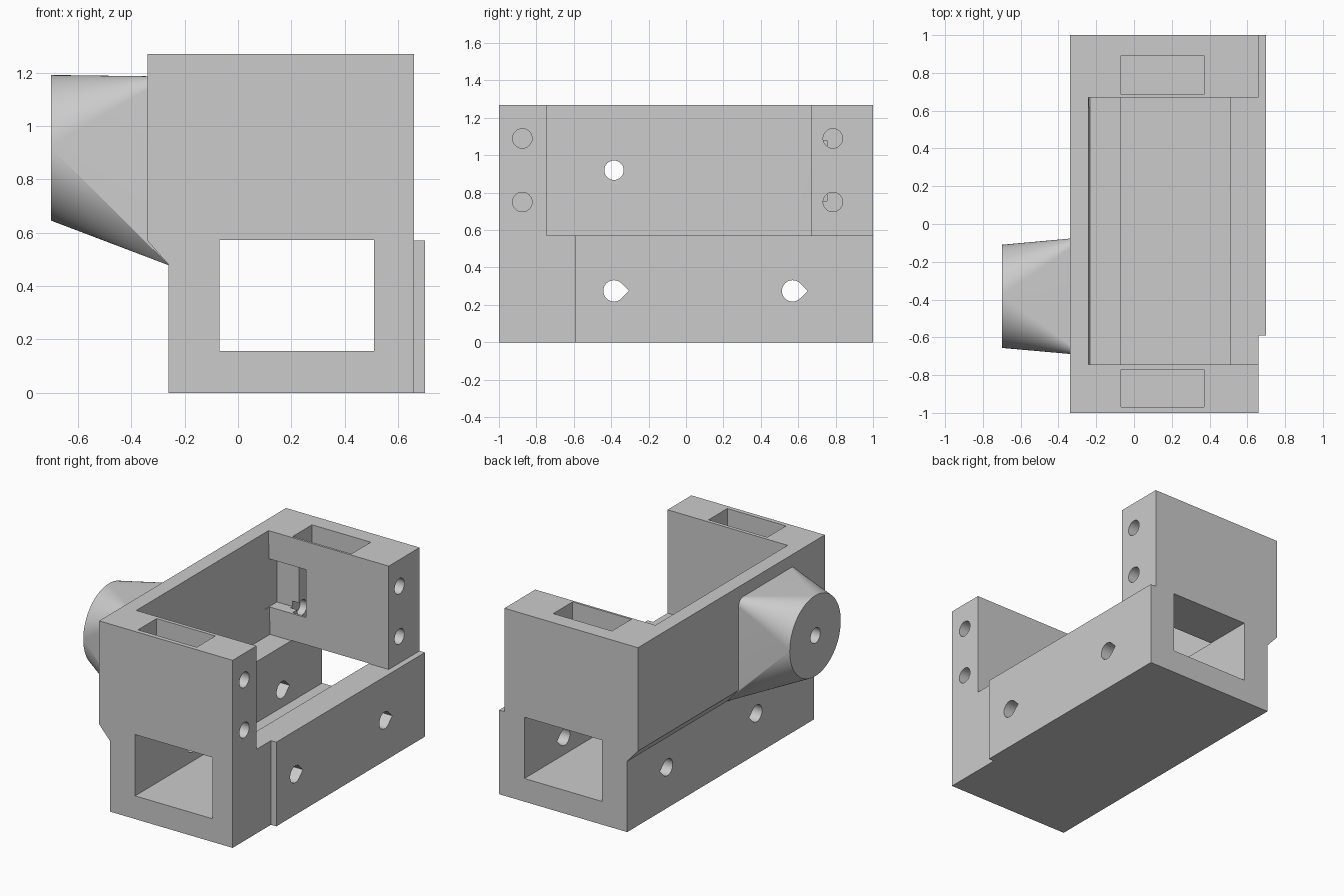
import bpy, bmesh
from math import sin, cos, pi, radians

cube = bpy.data.objects.get("Cube")
if cube:
    bpy.data.objects.remove(cube, do_unlink=True)

grey = bpy.data.materials.new("plain_grey")
grey.use_nodes = True
colour = (0.6, 0.6, 0.6, 1)
grey.diffuse_color = colour
grey.node_tree.nodes["Principled BSDF"].inputs["Base Color"].default_value = colour


def finish(name, bm):
    bmesh.ops.recalc_face_normals(bm, faces=bm.faces)
    mesh = bpy.data.meshes.new(name)
    bm.to_mesh(mesh)
    bm.free()
    mesh.materials.append(grey)
    ob = bpy.data.objects.new(name, mesh)
    bpy.context.collection.objects.link(ob)
    return ob


def prism(name, points, axis, start, end):
    """Extrude an outline along x (points are y, z) or y (points are x, z)."""
    place = (lambda a, b: (start, a, b)) if axis == "x" else (lambda a, b: (a, start, b))
    bm = bmesh.new()
    face = bm.faces.new([bm.verts.new(place(a, b)) for a, b in points])
    new = bmesh.ops.extrude_face_region(bm, geom=[face])["geom"]
    shift = (end - start, 0, 0) if axis == "x" else (0, end - start, 0)
    bmesh.ops.translate(bm, verts=[v for v in new if isinstance(v, bmesh.types.BMVert)], vec=shift)
    return finish(name, bm)


def box(name, x, y, z):
    return prism(name, [(x[0], z[0]), (x[1], z[0]), (x[1], z[1]), (x[0], z[1])], "y", *y)


def circle(y, z, r, n=32):
    return [(y + r * cos(2 * pi * i / n), z + r * sin(2 * pi * i / n)) for i in range(n)]


def teardrop(y, z, r, n=24):
    arc = [pi / 4 + 1.5 * pi * i / n for i in range(n + 1)]
    return [(y + r * 2 ** 0.5, z)] + [(y + r * cos(a), z + r * sin(a)) for a in arc]


def combine(target, other, operation):
    mod = target.modifiers.new(operation.lower(), "BOOLEAN")
    mod.operation, mod.solver, mod.object = operation, "EXACT", other
    bpy.context.view_layer.objects.active = target
    bpy.ops.object.modifier_apply(modifier=mod.name)
    bpy.data.objects.remove(other, do_unlink=True)


# Main block with a sloped step under the left-hand overhang
body = prism("bracket_body", [(-.26, 0), (.66, 0), (.66, 1.27), (-.34, 1.27),
                              (-.34, .57), (-.26, .48)], "y", -1, 1)

# Raised plate on the open side
combine(body, box("side_plate", (.6, .7), (-.59, 1), (0, .57)), "UNION")

# Boss blending a round end into a rectangular base
bm = bmesh.new()
for y, z in circle(-.383, .918, .273, 64):
    bm.verts.new((-.7, y, z))
for y in (-.695, -.07):
    for z in (.478, 1.185):
        for x in (-.26, -.25):
            bm.verts.new((x, y, z))
bmesh.ops.convex_hull(bm, input=bm.verts)
bmesh.ops.dissolve_limit(bm, angle_limit=radians(.5), verts=bm.verts, edges=bm.edges)
combine(body, finish("boss", bm), "UNION")

# Open pocket and the lengthwise channel below it
cutters = [
    prism("pocket", [(-.23, .57), (.8, .57), (.8, 1.4), (-.242, 1.4)], "y", -.745, .67),
    box("channel", (-.07, .51), (-1.1, 1.1), (.157, .572)),
    box("window", (-.237, .04), (.62, .755), (.755, 1.08)),
]

# Slots and screw holes in both end walls
for slot, hole_y in (((-.97, -.77), -.875), ((.685, .892), .785)):
    cutters.append(box("slot", (-.07, .37), slot, (.64, 1.4)))
    for z in (.75, 1.09):
        cutters.append(prism("screw_hole", circle(hole_y, z, .052), "x", -.12, .8))

# Holes through the base and the boss
for y in (-.385, .57):
    cutters.append(prism("teardrop_hole", teardrop(y, .275, .057), "x", -.5, .9))
cutters.append(prism("boss_hole", circle(-.385, .92, .052), "x", -.9, 0))

for cutter in cutters:
    combine(body, cutter, "DIFFERENCE")

bpy.ops.object.select_all(action="DESELECT")
body.select_set(True)
bpy.context.view_layer.objects.active = body
bpy.ops.object.shade_smooth_by_angle(angle=radians(20))
